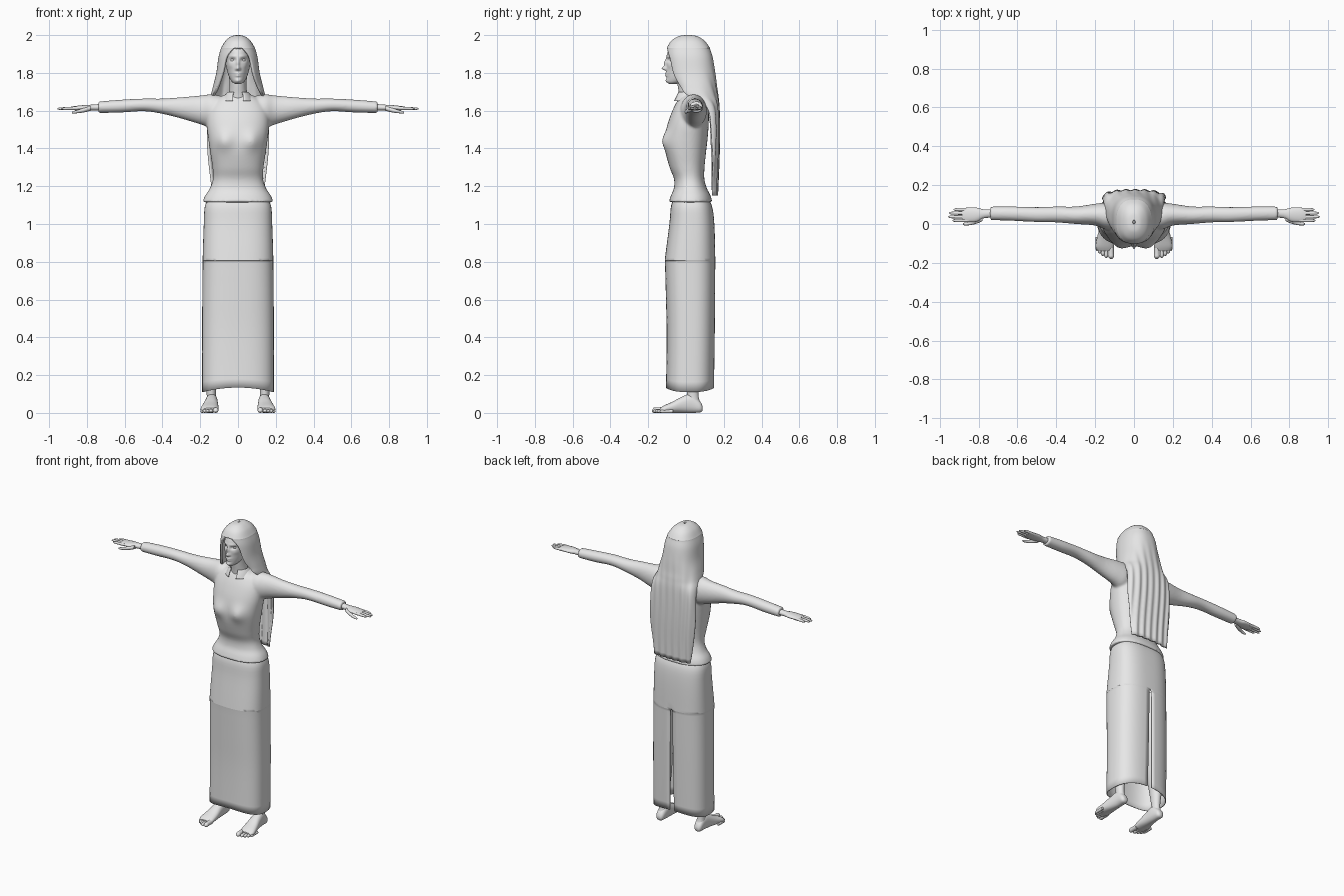
import bpy, bmesh, math

if "Cube" in bpy.data.objects:
    bpy.data.objects.remove(bpy.data.objects["Cube"])

grey = bpy.data.materials.new("plain_grey")
grey.use_nodes = True
grey.diffuse_color = (0.8, 0.8, 0.8, 1)
grey.node_tree.nodes["Principled BSDF"].inputs["Base Color"].default_value = (0.8, 0.8, 0.8, 1)


def smooth_rows(rows, steps):
    """Catmull-Rom interpolation through the cross-section rows."""
    out = []
    for i in range(len(rows) - 1):
        a, b, c, d = (rows[min(max(i + k, 0), len(rows) - 1)] for k in (-1, 0, 1, 2))
        for s in range(steps):
            t = s / steps
            out.append([q + t / 2 * (r - p + t * (2*p - 5*q + 4*r - s2 + t * (3*(q - r) + s2 - p)))
                        for p, q, r, s2 in zip(a, b, c, d)])
    return out + [list(rows[-1])]


def loft(bm, rows, axis="z", n=32, steps=4, power=2.0, side=1, opening=None):
    """Skin cross-sections (t, u_low, u_high, v_low, v_high[, gap]) along an axis."""
    rings = []
    for row in smooth_rows(rows, steps):
        t, u0, u1, v0, v1 = row[:5]
        gap = max(row[5], 0) if opening is not None else 0
        start = (opening or 0) + gap
        sweep = 2 * math.pi - 2 * gap
        ring = []
        for i in range(n + (opening is not None)):
            a = start + sweep * i / n
            c, s = (math.copysign(abs(f) ** (2 / power), f) for f in (math.cos(a), math.sin(a)))
            u, v = (u0 + u1) / 2 + (u1 - u0) / 2 * c, (v0 + v1) / 2 + (v1 - v0) / 2 * s
            x, y, z = {"z": (u, v, t), "x": (t, u, v), "y": (u, t, v)}[axis]
            ring.append(bm.verts.new((x * side, y, z)))
        rings.append(ring)
    for r0, r1 in zip(rings, rings[1:]):
        for i in range(n):
            j = (i + 1) % len(r0)
            bm.faces.new((r0[i], r0[j], r1[j], r1[i]))
    if opening is None:
        bm.faces.new(rings[0])
        bm.faces.new(rings[-1])


def sym(t, half, front, back, *gap):
    return (t, -half, half, front, back, *gap)


def bump(bm, bumps):
    """Push the front surface along y with soft round bumps, mirrored in x."""
    for v in bm.verts:
        if v.co.y < 0:
            x, z = abs(v.co.x), v.co.z
            v.co.y += sum(amp * math.exp(-((x - bx) / sx) ** 2 - ((z - bz) / sz) ** 2)
                          for bx, bz, sx, sz, amp in bumps)


def finish(name, bm, angle=50, thickness=0, mirror=False):
    bmesh.ops.remove_doubles(bm, verts=bm.verts, dist=0.0002)
    bmesh.ops.recalc_face_normals(bm, faces=bm.faces)
    mesh = bpy.data.meshes.new(name)
    bm.to_mesh(mesh)
    bm.free()
    mesh.materials.append(grey)
    obj = bpy.data.objects.new(name, mesh)
    bpy.context.collection.objects.link(obj)
    bpy.ops.object.select_all(action="DESELECT")
    obj.select_set(True)
    bpy.context.view_layer.objects.active = obj
    bpy.ops.object.shade_smooth_by_angle(angle=math.radians(angle))
    if mirror:
        obj.modifiers.new("Mirror", "MIRROR")
    if thickness:
        solid = obj.modifiers.new("Thickness", "SOLIDIFY")
        solid.thickness, solid.offset = thickness, -1
    return obj


# Blouse: torso and sleeves fused into one surface
bm = bmesh.new()
loft(bm, [sym(1.115, .188, -.092, .14), sym(1.15, .174, -.08, .13), sym(1.19, .148, -.064, .11),
          sym(1.24, .132, -.064, .097), sym(1.3, .135, -.087, .098), sym(1.38, .147, -.108, .106),
          sym(1.45, .157, -.112, .114), sym(1.53, .166, -.097, .12), sym(1.6, .16, -.072, .12),
          sym(1.65, .13, -.047, .11), sym(1.675, .09, -.03, .09), sym(1.69, .055, -.02, .06)],
     n=64, steps=5, power=2.3)
bump(bm, [(.075, 1.44, .045, .05, -.022)])
for side in (1, -1):
    loft(bm, [(.06, -.03, .1, 1.53, 1.672), (.14, -.03, .11, 1.51, 1.686), (.2, -.008, .104, 1.528, 1.68),
              (.3, 0, .09, 1.558, 1.671), (.4, .008, .09, 1.583, 1.664), (.5, .01, .087, 1.597, 1.664),
              (.62, .016, .09, 1.59, 1.658), (.74, .02, .09, 1.588, 1.648)], axis="x", side=side)
blouse = finish("blouse", bm)
remesh = blouse.modifiers.new("Fuse", "REMESH")
remesh.mode, remesh.voxel_size, remesh.use_smooth_shade = "VOXEL", 0.007, True
soft = blouse.modifiers.new("Soften", "SMOOTH")
soft.factor, soft.iterations = 0.5, 5

# Blouse front edge, a thin strip laid on the chest
bm = bmesh.new()
pairs = []
for i in range(21):
    z = 1.4 + .25 * i / 20
    x = .018 * (i / 20) ** 2
    pairs.append([bm.verts.new((x + dx, -.3, z)) for dx in (-.004, .004)])
for p, q in zip(pairs, pairs[1:]):
    bm.faces.new((p[0], p[1], q[1], q[0]))
placket = finish("blouse_front_edge", bm)
wrap = placket.modifiers.new("Lay", "SHRINKWRAP")
wrap.target, wrap.wrap_method, wrap.offset = blouse, "PROJECT", .002
wrap.use_project_y = True

# Collar
bm = bmesh.new()
loft(bm, [sym(1.7, .054, -.045, .075, .45), sym(1.68, .07, -.055, .085, .4), sym(1.652, .085, -.068, .1, .32)],
     n=32, opening=-math.pi / 2)
finish("collar", bm, thickness=.004)

# Long skirt with a slit up the back and an arched hem
bm = bmesh.new()
loft(bm, [sym(1.16, .14, -.05, .1, 0), sym(1.1, .174, -.078, .136, 0), sym(1, .181, -.088, .15, 0),
          sym(.82, .187, -.111, .155, 0), sym(.79, .187, -.111, .155, .012), sym(.6, .189, -.106, .154, .018),
          sym(.4, .19, -.102, .152, .024), sym(.11, .19, -.106, .148, .035)],
     n=64, steps=4, power=2.7, opening=math.pi / 2)
for v in bm.verts:
    low = max(0, 1 - (v.co.z - .11) / .15)
    v.co.z += .024 * low * (1 - (v.co.x / .19) ** 2)
finish("skirt", bm, thickness=.005)

# Neck
bm = bmesh.new()
loft(bm, [sym(1.62, .065, -.035, .08), sym(1.68, .05, -.036, .07), sym(1.74, .045, -.045, .07),
          sym(1.8, .05, -.05, .08)])
finish("neck", bm)

# Head with sculpted face
bm = bmesh.new()
loft(bm, [sym(1.742, .016, -.09, -.05), sym(1.754, .032, -.1, 0), sym(1.78, .048, -.103, .06),
          sym(1.82, .06, -.104, .1), sym(1.86, .067, -.104, .122), sym(1.9, .07, -.1, .125),
          sym(1.94, .064, -.083, .11), sym(1.97, .045, -.05, .08), sym(1.985, .015, -.01, .04)],
     n=112, steps=8)
bump(bm, [(0, 1.824, .010, .010, -.022), (0, 1.85, .008, .022, -.013), (.01, 1.82, .006, .006, -.006),
          (.028, 1.868, .015, .009, .013), (.026, 1.888, .018, .006, -.004), (.042, 1.838, .014, .014, -.004),
          (0, 1.797, .018, .005, -.008), (0, 1.785, .015, .005, -.008), (0, 1.758, .016, .01, -.007)])
finish("head", bm, angle=80)

# Eyes
bm = bmesh.new()
bmesh.ops.create_uvsphere(bm, u_segments=20, v_segments=12, radius=.012)
bmesh.ops.translate(bm, verts=bm.verts, vec=(.028, -.073, 1.868))
finish("eyes", bm, mirror=True)

# Hair: open around the face, falling to a flat sheet down the back
bm = bmesh.new()
loft(bm, [sym(2, .006, 0, .02, 0), sym(1.994, .035, -.04, .06, 0), sym(1.97, .066, -.078, .098, 0),
          sym(1.935, .088, -.1, .125, 0), sym(1.925, .092, -.102, .128, .25), sym(1.88, .104, -.104, .142, .6),
          sym(1.8, .115, -.095, .155, .75), sym(1.73, .132, -.07, .163, .9), sym(1.68, .144, -.045, .17, 1.15),
          sym(1.6, .158, .07, .176, 1.5), sym(1.4, .163, .095, .176, 1.57), sym(1.15, .135, .118, .166, 1.57)],
     n=80, steps=6, power=2.4, opening=-math.pi / 2)
for v in bm.verts:  # strand grooves
    fall = min(1, max(0, (1.85 - v.co.z) / .3))
    v.co.y += .004 * fall * math.sin(v.co.x * 130 + math.sin(v.co.z * 9))
finish("hair", bm, angle=60, thickness=.014)

# Hands
bm = bmesh.new()
loft(bm, [(.7, .034, .078, 1.6, 1.638), (.77, .03, .075, 1.6, 1.632), (.81, .012, .084, 1.6, 1.63),
          (.86, .01, .084, 1.602, 1.625), (.885, .018, .08, 1.605, 1.621)], axis="x", n=24)
for y, tip in ((.018, .935), (.037, .956), (.056, .952), (.074, .93)):
    r = .0085
    loft(bm, [(.85, y - r, y + r, 1.604, 1.622), (.9, y - r, y + r, 1.604, 1.62),
              (tip - .012, y - .007, y + .007, 1.604, 1.617), (tip, y - .002, y + .002, 1.608, 1.612)],
         axis="x", n=10)
loft(bm, [(.78, .015, .045, 1.6, 1.625), (.81, .002, .03, 1.592, 1.616), (.845, -.006, .012, 1.587, 1.605),
          (.872, -.007, .007, 1.585, 1.598), (.88, -.003, .003, 1.588, 1.593)], axis="x", n=12)
finish("hands", bm, mirror=True)

# Legs, hidden mostly by the skirt
bm = bmesh.new()
loft(bm, [(.05, .112, .168, .005, .078), (.11, .117, .166, .005, .066), (.3, .098, .186, -.025, .085),
          (.5, .095, .175, -.04, .07), (.85, .04, .175, -.07, .1)])
finish("legs", bm, mirror=True)

# Feet
bm = bmesh.new()
loft(bm, [(.088, .128, .152, .014, .035), (.075, .115, .165, .003, .06), (.03, .108, .17, 0, .1),
          (-.02, .106, .178, 0, .086), (-.07, .103, .19, 0, .06), (-.115, .104, .198, 0, .04),
          (-.138, .11, .186, .004, .026)], axis="y", n=28, power=2.3)
for x, r, tip in ((.118, .014, -.18), (.143, .01, -.175), (.16, .009, -.165), (.176, .009, -.153), (.19, .008, -.138)):
    loft(bm, [(tip + .07, x - r, x + r, 0, 2.2 * r), (tip + .03, x - r, x + r, 0, 2.1 * r),
              (tip + .01, x - r, x + r, 0, 2 * r), (tip, x - r / 3, x + r / 3, r / 2, r)], axis="y", n=12)
finish("feet", bm, mirror=True)
